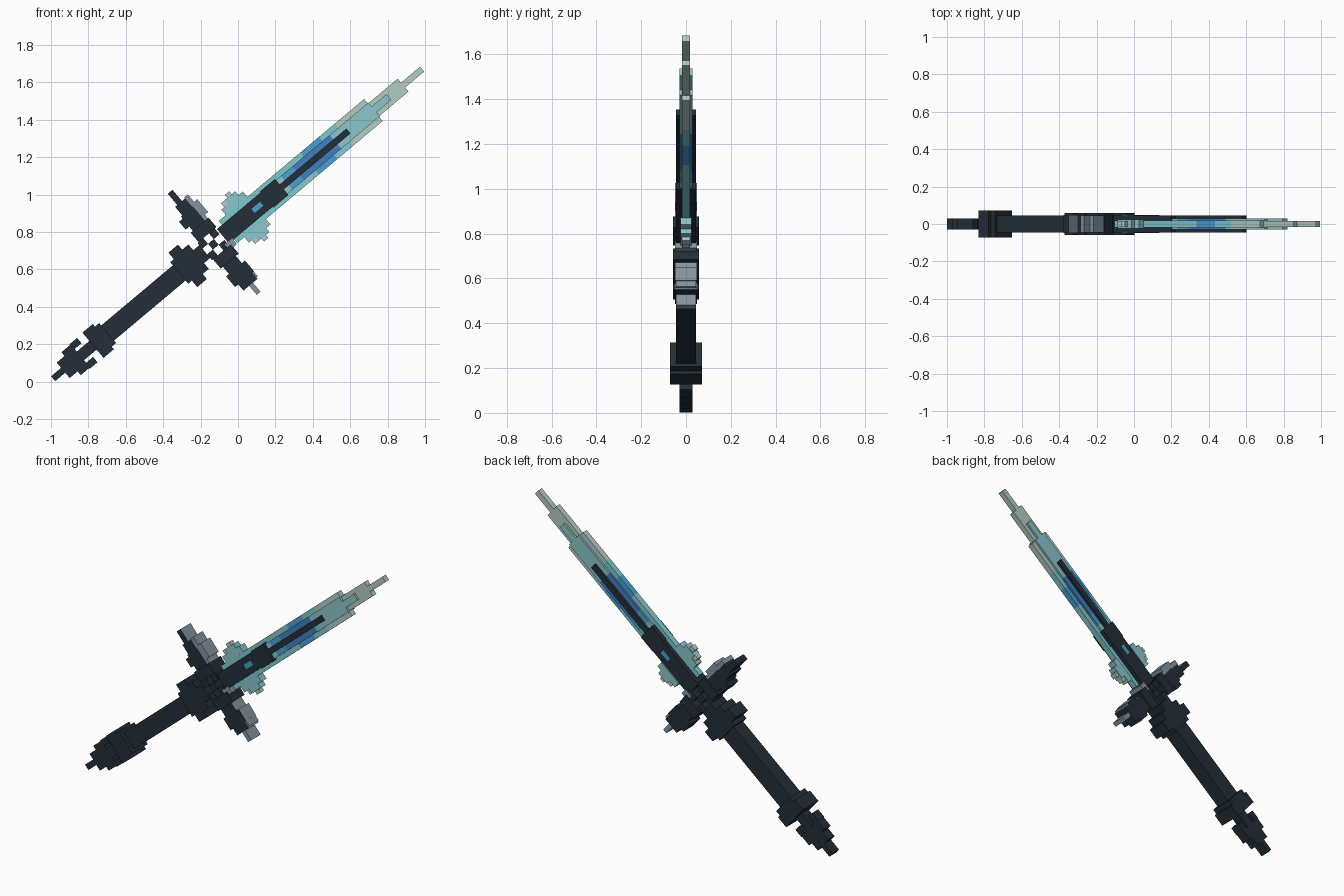
import bpy, bmesh, math
from mathutils import Matrix, Vector

old = bpy.data.objects.get("Cube")
if old:
    bpy.data.objects.remove(old, do_unlink=True)


def linear(c):
    c /= 255
    return c / 12.92 if c <= 0.04045 else ((c + 0.055) / 1.055) ** 2.4


def material(name, r, g, b):
    m = bpy.data.materials.new(name)
    m.use_nodes = True
    col = (linear(r), linear(g), linear(b), 1)
    m.diffuse_color = col
    m.node_tree.nodes["Principled BSDF"].inputs["Base Color"].default_value = col
    return m


DARK = material("dark_navy", 35, 46, 56)
STEEL = material("steel_grey", 132, 148, 160)
PALE = material("pale_ice", 180, 203, 196)
TEAL = material("teal_ice", 140, 198, 204)
AQUA = material("aqua", 126, 200, 208)
SKY = material("sky_blue", 74, 160, 208)
BLUE = material("deep_blue", 66, 128, 192)

# The sword is laid out along u (length), v (width) and y (thickness), then tilted
ANGLE = math.radians(40)
U = Vector((math.cos(ANGLE), 0, math.sin(ANGLE)))
V = Vector((-math.sin(ANGLE), 0, math.cos(ANGLE)))
Y = Vector((0, 1, 0))
TILT = Matrix((U, Y, V)).transposed().to_4x4()
TILT.translation = (0, 0, 0.845)


def part(name, mat, boxes, depth, front_mat=None):
    """Joined blocks (u0, u1, v0, v1); faces towards the tip may get a second colour."""
    bm = bmesh.new()
    for u0, u1, v0, v1 in boxes:
        size = Matrix.Diagonal((u1 - u0, 2 * depth, v1 - v0, 1))
        place = Matrix.Translation(((u0 + u1) / 2, 0, (v0 + v1) / 2))
        bmesh.ops.create_cube(bm, size=1, matrix=place @ size)
    bm.normal_update()
    if front_mat:
        for f in bm.faces:
            f.material_index = int(f.normal.x > 0.9)
    bm.transform(TILT)
    mesh = bpy.data.meshes.new(name)
    bm.to_mesh(mesh)
    bm.free()
    mesh.materials.append(mat)
    if front_mat:
        mesh.materials.append(front_mat)
    ob = bpy.data.objects.new(name, mesh)
    bpy.context.collection.objects.link(ob)
    return ob


def mid(u0, u1, half):
    return (u0, u1, -half, half)


def pair(u0, u1, v0, v1):
    return [(u0, u1, v0, v1), (u0, u1, -v1, -v0)]


# Blade edges, in coloured lengths
for name, mat, u0, u1 in (("edge_base", AQUA, -0.07, 0.38), ("edge_lower", TEAL, 0.38, 0.5),
                          ("edge_middle", SKY, 0.5, 0.63), ("edge_upper", AQUA, 0.63, 0.74),
                          ("edge_end", PALE, 0.74, 0.945)):
    part("blade_" + name, mat, pair(u0, u1, 0.045, 0.077), 0.018)
part("blade_point", PALE, [mid(0.945, 1.152, 0.045), mid(1.15, 1.285, 0.017)], 0.017)

# Blade core
for name, mat, u0, u1 in (("core_base", TEAL, -0.07, 0.34), ("core_lower", SKY, 0.34, 0.42),
                          ("core_middle", BLUE, 0.42, 0.68), ("core_end", TEAL, 0.68, 0.95)):
    part("blade_" + name, mat, [mid(u0, u1, 0.048)], 0.03)
part("blade_core_point", TEAL, [mid(0.95, 1.053, 0.02)], 0.03)

# Stepped barbs at the base of the blade
part("blade_barbs", TEAL, pair(-0.02, 0.13, 0.075, 0.115) + pair(0.025, 0.1, 0.115, 0.142), 0.024)
part("blade_barb_tips", PALE, pair(0.0, 0.026, 0.11, 0.142) + pair(0.045, 0.075, 0.14, 0.163), 0.017)

# Dark spine with a gem window
part("spine", DARK, [mid(-0.105, 0.22, 0.05), mid(0.2, 0.305, 0.056), mid(0.3, 0.771, 0.017)], 0.045)
part("spine_gem", SKY, [mid(0.105, 0.165, 0.014)], 0.048)

# Pierced centre of the guard: a checker of blocks touching at corners
C, S = -0.172, 0.02
blocks = [mid(C - S, C + S, S)]
for u0 in (C - 3 * S, C + S):
    blocks += pair(u0, u0 + 2 * S, S, 3 * S)
part("guard_centre", DARK, blocks, 0.045)
part("guard_shoulders", DARK, pair(-0.225, -0.1, 0.06, 0.125), 0.058)
part("guard_stud", STEEL, [(-0.125, -0.075, -0.08, -0.04)], 0.05)

# Guard arms: upper arm has chunky grey blocks, lower one a grey facing
part("guard_upper_arm", DARK, [(-0.21, -0.125, 0.12, 0.225), (-0.2, -0.13, 0.22, 0.285),
                               (-0.185, -0.152, 0.28, 0.364), (-0.235, -0.2, 0.155, 0.21)], 0.048, STEEL)
part("guard_upper_blocks", STEEL, [(-0.13, -0.105, 0.12, 0.292), (-0.11, -0.083, 0.15, 0.24)], 0.045)
part("guard_lower_arm", DARK, [(-0.21, -0.12, -0.185, -0.12), (-0.23, -0.098, -0.25, -0.175),
                               (-0.208, -0.11, -0.293, -0.245)], 0.048, STEEL)
part("guard_lower_tip", STEEL, [(-0.168, -0.142, -0.356, -0.29), (-0.112, -0.1, -0.284, -0.248)], 0.045)

# Grip and its collars
part("grip", DARK, [mid(-0.95, -0.38, 0.053)], 0.045)
part("upper_collar", DARK, [mid(-0.385, -0.318, 0.12), mid(-0.32, -0.275, 0.085),
                            mid(-0.28, -0.232, 0.045), mid(-0.41, -0.384, 0.075)], 0.058)
part("lower_collar", DARK, [mid(-1.012, -0.94, 0.088), mid(-0.942, -0.91, 0.07)], 0.072)

# Pommel with prongs and a spike
part("pommel", DARK, [mid(-1.15, -1.0, 0.03), mid(-1.165, -1.1, 0.08), mid(-1.22, -1.16, 0.054),
                      mid(-1.29, -1.21, 0.017)] + pair(-1.105, -1.052, 0.048, 0.085), 0.03)
